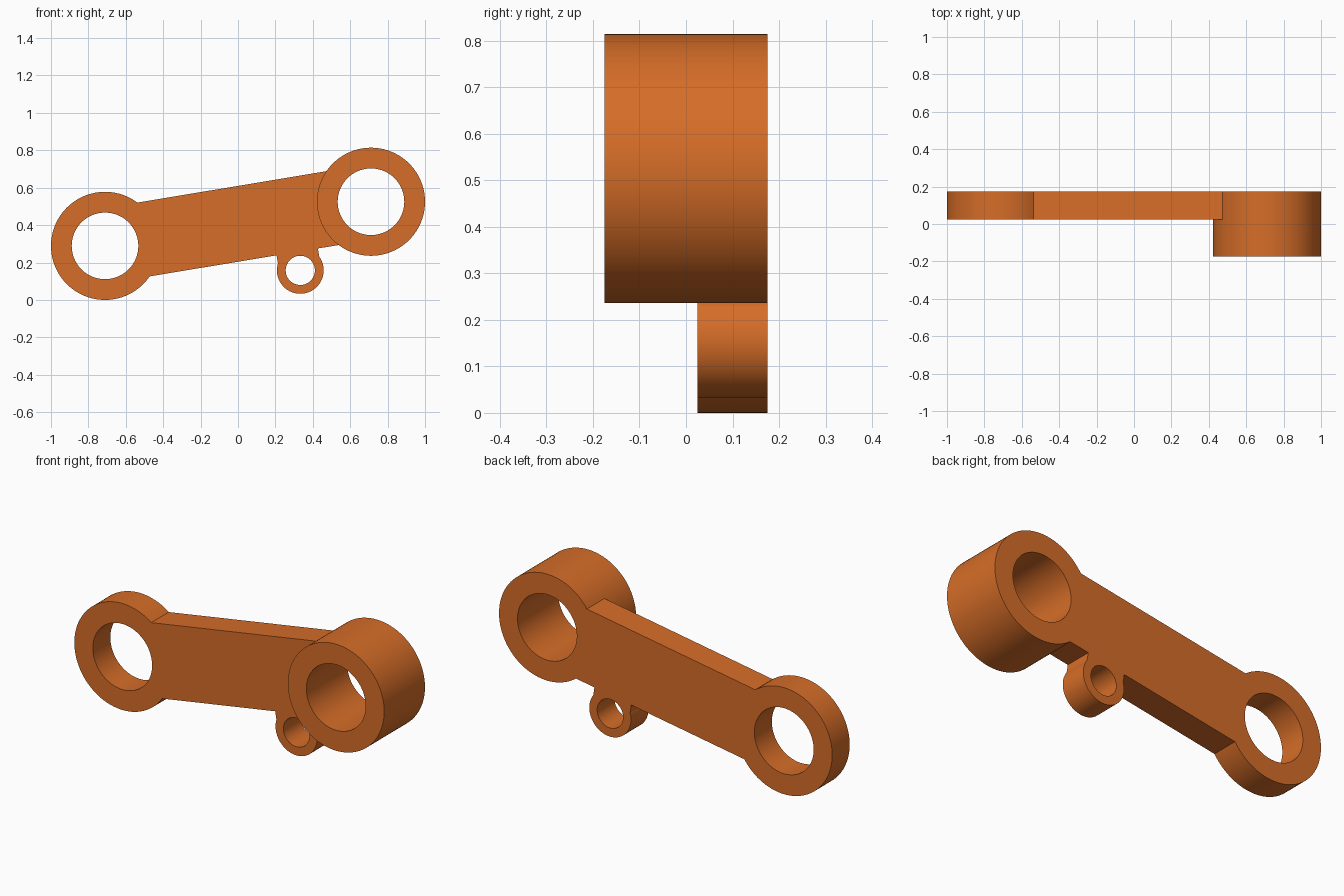
import bpy
import bmesh
from math import cos, sin, tau
from mathutils import Vector

cube = bpy.data.objects.get("Cube")
if cube:
    bpy.data.objects.remove(cube, do_unlink=True)

orange = bpy.data.materials.new("burnt orange")
orange.use_nodes = True
colour = (0.67, 0.153, 0.021, 1)
orange.diffuse_color = colour
orange.node_tree.nodes["Principled BSDF"].inputs["Base Color"].default_value = colour

FRONT, PLATE, BACK = -0.175, 0.025, 0.175


def circle(centre, radius, sides=96):
    return [centre + radius * Vector((cos(tau * i / sides), sin(tau * i / sides)))
            for i in range(sides)]


def strip(start, end, half):
    """Rectangle of the given half width around a centre line."""
    d = (end - start).normalized()
    side = Vector((-d.y, d.x)) * half
    return [start - side, end - side, end + side, start + side]


def prism(name, profile, front, back):
    """Extrude an x-z profile along y."""
    bm = bmesh.new()
    face = bm.faces.new([bm.verts.new((p.x, front, p.y)) for p in profile])
    out = bmesh.ops.extrude_face_region(bm, geom=[face])
    for v in out["geom"]:
        if isinstance(v, bmesh.types.BMVert):
            v.co.y = back
    bmesh.ops.recalc_face_normals(bm, faces=bm.faces)
    mesh = bpy.data.meshes.new(name)
    bm.to_mesh(mesh)
    bm.free()
    mesh.materials.append(orange)
    obj = bpy.data.objects.new(name, mesh)
    bpy.context.collection.objects.link(obj)
    return obj


def combine(target, other, operation):
    mod = target.modifiers.new(operation, "BOOLEAN")
    mod.operation, mod.solver, mod.object = operation, "EXACT", other
    bpy.context.view_layer.objects.active = target
    bpy.ops.object.modifier_apply(modifier=mod.name)
    bpy.data.objects.remove(other, do_unlink=True)


low_end, high_end = Vector((-0.711, 0.289)), Vector((0.711, 0.525))
lug = Vector((0.333, 0.158))
axis = (high_end - low_end).normalized()
up = Vector((-axis.y, axis.x))

# Flat arm between the two bosses
arm = prism("link_arm", strip(low_end, high_end, 0.2), PLATE, BACK)

# Bosses, small lug and its neck
combine(arm, prism("low_boss", circle(low_end, 0.289), PLATE, BACK), "UNION")
combine(arm, prism("high_boss", circle(high_end, 0.289), FRONT, BACK), "UNION")
combine(arm, prism("lug_neck", strip(lug, lug + up * 0.2, 0.112), PLATE, BACK), "UNION")
combine(arm, prism("lug", circle(lug, 0.125), PLATE, BACK), "UNION")

# Through holes
for centre, radius in ((low_end, 0.178), (high_end, 0.178), (lug, 0.078)):
    combine(arm, prism("bore", circle(centre, radius), FRONT - 0.1, BACK + 0.1), "DIFFERENCE")

# Smooth round walls, sharp rims
bpy.ops.object.select_all(action="DESELECT")
arm.select_set(True)
bpy.context.view_layer.objects.active = arm
bpy.ops.object.shade_smooth_by_angle(angle=0.35)
